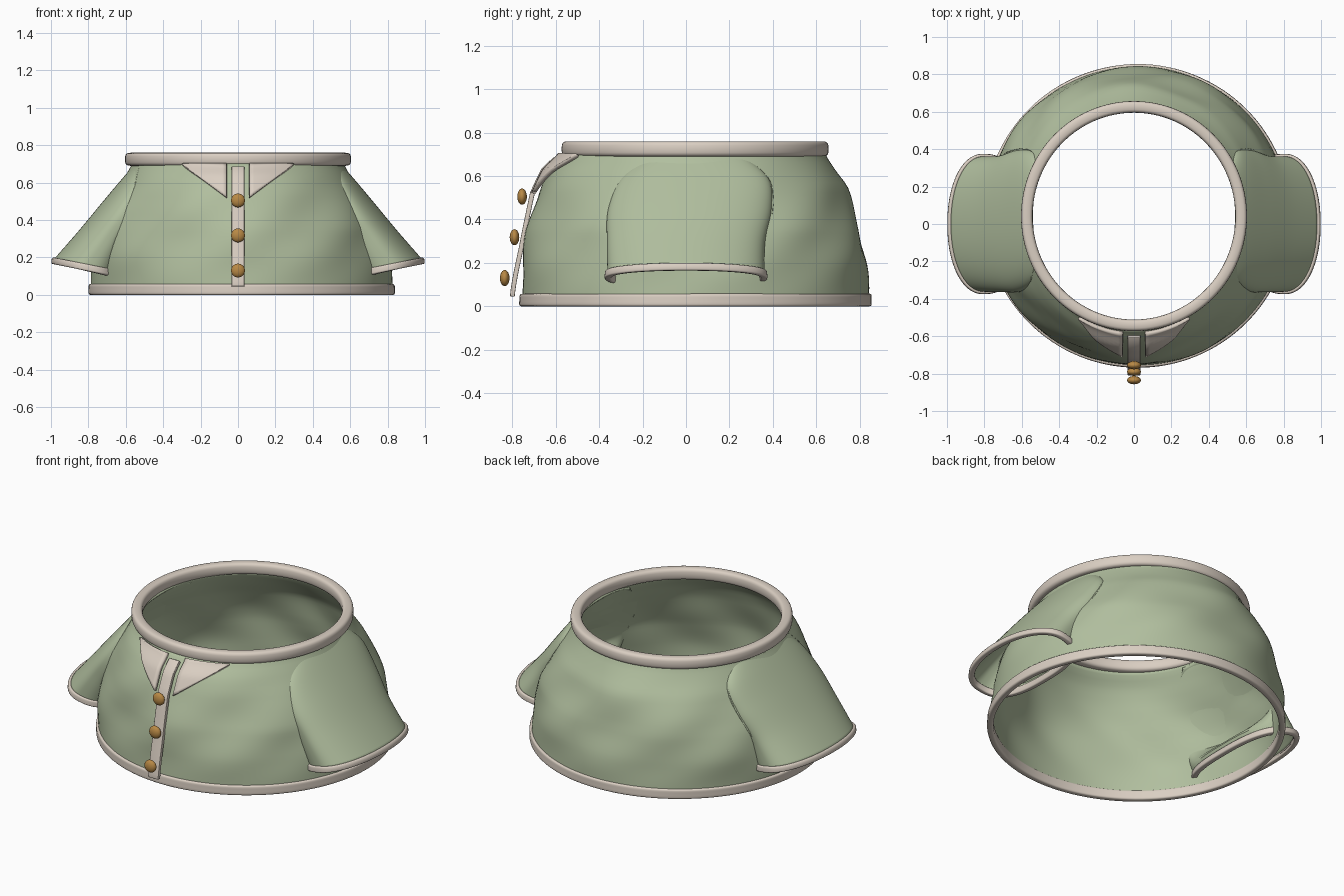
import bpy, bmesh, math

if "Cube" in bpy.data.objects:
    bpy.data.objects.remove(bpy.data.objects["Cube"])

def material(name, rgb):
    m = bpy.data.materials.new(name)
    m.diffuse_color = (*rgb, 1)
    m.use_nodes = True
    m.node_tree.nodes["Principled BSDF"].inputs["Base Color"].default_value = m.diffuse_color
    return m

GREEN = material("sage green", (0.44, 0.52, 0.345))
CREAM = material("cream trim", (0.70, 0.62, 0.54))
GOLD = material("brass", (0.48, 0.25, 0.06))

def make(name, verts, faces, mat, thick=0, offset=-1, bevel=0, mirror=False):
    me = bpy.data.meshes.new(name)
    me.from_pydata(verts, [], faces)
    me.materials.append(mat)
    ob = bpy.data.objects.new(name, me)
    bpy.context.collection.objects.link(ob)
    if thick:
        s = ob.modifiers.new("thickness", 'SOLIDIFY')
        s.thickness, s.offset = thick, offset
    if bevel:
        b = ob.modifiers.new("soft edge", 'BEVEL')
        b.width, b.segments, b.limit_method = bevel, 3, 'ANGLE'
        b.angle_limit = math.radians(50)
    if mirror:
        ob.modifiers.new("mirror", 'MIRROR').use_axis = (True, False, False)
    bpy.ops.object.select_all(action='DESELECT')
    ob.select_set(True)
    bpy.context.view_layer.objects.active = ob
    bpy.ops.object.shade_smooth_by_angle(angle=math.radians(40))
    return ob

def loft(name, rings, mat, wrap=False, **kw):
    """Skin closed rings, listed from the bottom up, with counter-clockwise points."""
    n, k = len(rings[0]), len(rings)
    verts = [p for r in rings for p in r]
    faces = []
    for j in range(k if wrap else k - 1):
        a, b = j * n, ((j + 1) % k) * n
        for i in range(n):
            i2 = (i + 1) % n
            faces.append((a + i, a + i2, b + i2, b + i))
    return make(name, verts, faces, mat, **kw)

def lerp_table(table, z):
    """Smooth interpolation of rows keyed on their first value (Catmull-Rom)."""
    z = min(max(z, table[0][0]), table[-1][0])
    j = 0
    while j < len(table) - 2 and z > table[j + 1][0]:
        j += 1
    p = [table[min(max(j + d, 0), len(table) - 1)] for d in (-1, 0, 1, 2)]
    t = (z - p[1][0]) / (p[2][0] - p[1][0])
    return [0.5 * (2 * b + (c - a) * t + (2 * a - 5 * b + 4 * c - d) * t * t
                   + (3 * b - a - 3 * c + d) * t ** 3)
            for a, b, c, d in list(zip(*p))[1:]]

# Body: height, half width, front y, back y, x shift
BODY = [(0.0, .807, -.757, .843, .02), (0.2, .80, -.748, .835, .015),
        (0.35, .765, -.725, .805, .01), (0.45, .715, -.70, .775, 0),
        (0.55, .655, -.67, .74, 0), (0.63, .605, -.63, .685, 0), (0.71, .565, -.565, .64, 0)]

def body_ring(z, grow=0, n=128):
    rx, yf, yb, sx = lerp_table(BODY, z)
    fade = math.sin(math.pi * min(1, max(0, z / .71))) ** 1.5
    out = []
    for i in range(n):
        a = 2 * math.pi * i / n
        # soft cloth folds
        f = grow + fade * (.008 * math.sin(5 * a + 9 * z) + .007 * math.sin(9 * a - 14 * z + 1))
        out.append((sx + (rx + f) * math.cos(a),
                    (yf + yb) / 2 + ((yb - yf) / 2 + f) * math.sin(a), z))
    return out

loft("body", [body_ring(.01 + .70 * j / 30) for j in range(31)], GREEN, thick=.02)
loft("bottom_hem", [body_ring(z, .012) for z in (0, .02, .04, .058)], CREAM, thick=.035, bevel=.01)

# Collar ring: rounded-rectangle section swept round the neck
def ellipse(rx, ry, z, n=128, cy=.042):
    return [(rx * math.cos(2 * math.pi * i / n), cy + ry * math.sin(2 * math.pi * i / n), z)
            for i in range(n)]

collar = []
for i in range(20):
    a = 2 * math.pi * i / 20
    c, s = math.cos(a), math.sin(a)
    d = .031 * math.copysign(abs(c) ** .65, c)
    collar.append(ellipse(.573 + d, .584 + d, .725 + .035 * math.copysign(abs(s) ** .65, s)))
loft("collar", collar, CREAM, wrap=True)

# Sleeve: position, outer x, outer z, inner x, inner z, half depth, y centre
SLEEVE = [(0, .985, .19, .63, .115, .362, 0), (1, .85, .345, .58, .235, .364, 0),
          (2, .73, .49, .49, .39, .378, .018), (3, .625, .615, .45, .54, .345, .04),
          (4, .55, .70, .45, .66, .24, .045)]

def sleeve_ring(t, grow=0, dz=0, n=96):
    ox, oz, ix, iz, w, cy = lerp_table(SLEEVE, t)
    out = []
    for i in range(n):
        a = 2 * math.pi * i / n
        p = .95 if math.cos(a) > 0 else .75          # round outside, squarer inside
        u = math.copysign(abs(math.cos(a)) ** p, math.cos(a))
        v = math.copysign(abs(math.sin(a)) ** p, math.sin(a))
        x = (ox + ix) / 2 + ((ox - ix) / 2 + grow) * u
        y = cy + (w + grow) * v
        z = (oz + iz) / 2 + (oz - iz) / 2 * u + dz
        # above the cuff, keep the hidden side within the body wall
        rx, yf, yb, sx = lerp_table(BODY, z)
        q = (y - (yf + yb) / 2) / ((yb - yf) / 2)
        wall = (rx - .016) * math.sqrt(max(0, 1 - q * q)) - .004
        k = min(1, max(0, (t - .4) / .8))
        out.append((x + max(0, wall - x) * k, y, z))
    return out

loft("sleeves", [sleeve_ring(4 * j / 24) for j in range(25)], GREEN, thick=.014, mirror=True)
loft("sleeve_cuffs", [sleeve_ring(0, .014, -.024), sleeve_ring(0, .012, 0), sleeve_ring(.1, .010, .004)],
     CREAM, thick=.032, bevel=.008, mirror=True)

# Front edge that the button strip and the neck flaps follow: height, y
FRONT = [(.045, -.80), (.28, -.757), (.52, -.708), (.63, -.655), (.70, -.585)]

# Button strip
rows = 24
verts, faces = [], []
for j in range(rows + 1):
    z = .045 + .635 * j / rows
    y = lerp_table(FRONT, z)[0]
    verts += [(-.034, y, z), (.034, y, z)]
    if j:
        k = 2 * j
        faces.append((k - 2, k - 1, k + 1, k))
make("button_strip", verts, faces, CREAM, thick=.022, offset=0, bevel=.004)

# Triangular neck flaps
verts, faces, m = [], [], 10
for i in range(m + 1):
    u = i / m
    x = .06 + .235 * u
    low = .52 + .172 * u
    for j in range(m + 1):
        z = low + (.70 - low) * j / m
        y = .042 + (lerp_table(FRONT, z)[0] - .042) * math.sqrt(1 - (x / .59) ** 2)
        verts.append((x, y, z))
for i in range(m):
    for j in range(m):
        k = i * (m + 1) + j
        faces.append((k, k + m + 1, k + m + 2, k + 1))
make("neck_flaps", verts, faces, CREAM, thick=.02, offset=0, mirror=True)

# Buttons
for i, (y, z) in enumerate([(-.755, .505), (-.79, .318), (-.835, .13)]):
    bpy.ops.mesh.primitive_uv_sphere_add(segments=24, ring_count=16, radius=1, location=(0, y, z))
    ob = bpy.context.object
    ob.name = f"button_{i + 1}"
    ob.scale = (.037, .022, .037)
    ob.data.materials.append(GOLD)
    bpy.ops.object.shade_smooth()
